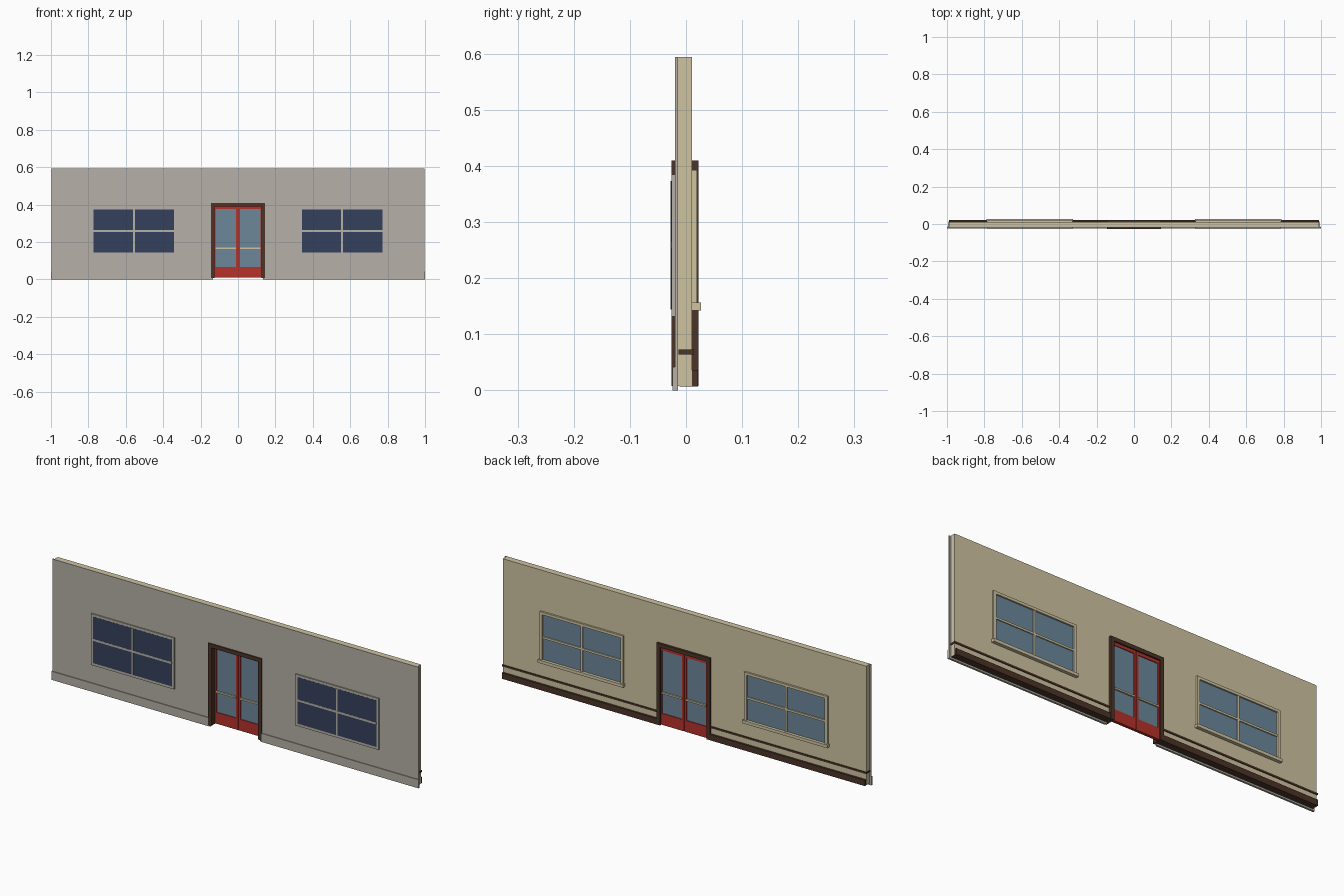
import bpy, bmesh

if "Cube" in bpy.data.objects:
    bpy.data.objects.remove(bpy.data.objects["Cube"])


def material(name, r, g, b):
    lin = [((c / 255 + 0.055) / 1.055) ** 2.4 for c in (r, g, b)]
    m = bpy.data.materials.new(name)
    m.diffuse_color = (*lin, 1)
    m.use_nodes = True
    m.node_tree.nodes["Principled BSDF"].inputs["Base Color"].default_value = m.diffuse_color
    return m


GREY = material("grey_render", 182, 176, 167)
BEIGE = material("beige_plaster", 207, 195, 161)
BROWN = material("dark_brown_wood", 75, 52, 40)
RED = material("red_paint", 182, 50, 43)
NAVY = material("navy_glass", 52, 65, 93)
BLUE = material("blue_glass", 108, 135, 154)


def finish(name, bm, mat):
    bmesh.ops.recalc_face_normals(bm, faces=bm.faces)
    me = bpy.data.meshes.new(name)
    bm.to_mesh(me)
    bm.free()
    me.materials.append(mat)
    ob = bpy.data.objects.new(name, me)
    bpy.context.collection.objects.link(ob)
    return ob


def boxes(name, mat, *extents):
    """One object from boxes given as (x0, x1, y0, y1, z0, z1)."""
    bm = bmesh.new()
    for x0, x1, y0, y1, z0, z1 in extents:
        vs = bmesh.ops.create_cube(bm, size=1)["verts"]
        for v in vs:
            v.co = (x1 if v.co.x > 0 else x0,
                    y1 if v.co.y > 0 else y0,
                    z1 if v.co.z > 0 else z0)
    return finish(name, bm, mat)


def prism(name, mat, pts, y0, y1):
    """Extrude an x-z outline from y0 to y1."""
    bm = bmesh.new()
    face = bm.faces.new([bm.verts.new((x, y0, z)) for x, z in pts])
    out = bmesh.ops.extrude_face_region(bm, geom=[face])["geom"]
    for v in out:
        if isinstance(v, bmesh.types.BMVert):
            v.co.y = y1
    return finish(name, bm, mat)


def ring(name, mat, outer, inner, y0, y1):
    """Rectangular frame; rectangles are (x0, x1, z0, z1)."""
    a, b, c, d = outer
    e, f, g, h = inner
    return boxes(name, mat, (a, e, y0, y1, c, d), (f, b, y0, y1, c, d),
                 (e, f, y0, y1, c, g), (e, f, y0, y1, h, d))


def wall_outline(w, z0, z1, door_w, door_z):
    return [(-w, z0), (-w, z1), (w, z1), (w, z0), (door_w, z0),
            (door_w, door_z), (-door_w, door_z), (-door_w, z0)]


# Wall: outer grey skin and inner beige layer, both notched for the door
prism("outer_wall", GREY, wall_outline(0.998, 0.0, 0.594, 0.135, 0.395), -0.02, -0.014)
prism("inner_wall", BEIGE, wall_outline(0.99, 0.008, 0.594, 0.135, 0.395), -0.014, 0.011)

# Door frame
prism("door_frame", BROWN,
      [(-0.145, 0.008), (-0.145, 0.41), (0.145, 0.41), (0.145, 0.008),
       (0.126, 0.008), (0.126, 0.391), (-0.126, 0.391), (-0.126, 0.008)], -0.026, 0.022)

for side, s in (("left", -1), ("right", 1)):
    def span(a, b):
        return tuple(sorted((s * a, s * b)))

    # Skirtings and rail
    boxes(side + "_outer_skirting", GREY, (*span(0.14, 1.0), -0.024, -0.015, 0, 0.042))
    boxes(side + "_baseboard", BROWN, (*span(0.14, 0.989), -0.012, 0.021, 0.007, 0.036))
    boxes(side + "_wall_rail", BROWN, (*span(0.14, 0.993), -0.0135, 0.0145, 0.064, 0.073))

    # Door leaf: red stiles and rails, glass, push bar on each face
    ring(side + "_door_leaf", RED, (*span(0.001, 0.126), 0.01, 0.391),
         (*span(0.012, 0.119), 0.066, 0.376), 0.001, 0.015)
    boxes(side + "_door_glass", BLUE, (*span(0.011, 0.12), 0.005, 0.011, 0.065, 0.377))
    boxes(side + "_door_push_bar", BEIGE,
          (*span(0.012, 0.119), -0.002, 0.005, 0.164, 0.172),
          (*span(0.012, 0.119), 0.011, 0.018, 0.164, 0.172))

    # Outside of the window
    x0, x1 = span(0.342, 0.772)
    xm, zm = (x0 + x1) / 2, 0.259
    ring(side + "_window_outer_frame", GREY, (x0 - 0.012, x1 + 0.012, 0.132, 0.385),
         (x0, x1, 0.144, 0.373), -0.026, -0.019)
    boxes(side + "_window_outer_glass", NAVY, (x0, x1, -0.0265, -0.019, 0.144, 0.373))
    boxes(side + "_window_outer_bars", GREY,
          (xm - 0.005, xm + 0.005, -0.0275, -0.022, 0.144, 0.373),
          (x0, x1, -0.0272, -0.022, zm - 0.005, zm + 0.005))

    # Inside of the window, with sill
    ring(side + "_window_inner_frame", BEIGE, (x0 - 0.012, x1 + 0.012, 0.15, 0.393),
         (x0 + 0.002, x1 - 0.002, 0.157, 0.38), 0.01, 0.02)
    boxes(side + "_window_inner_glass", BLUE, (x0, x1, 0.01, 0.0125, 0.156, 0.381))
    boxes(side + "_window_inner_bars", BEIGE,
          (xm - 0.005, xm + 0.005, 0.012, 0.018, 0.156, 0.381),
          (x0, x1, 0.012, 0.0175, 0.262, 0.272))
    boxes(side + "_window_sill", BEIGE, (x0 - 0.017, x1 + 0.017, 0.01, 0.027, 0.142, 0.157))
